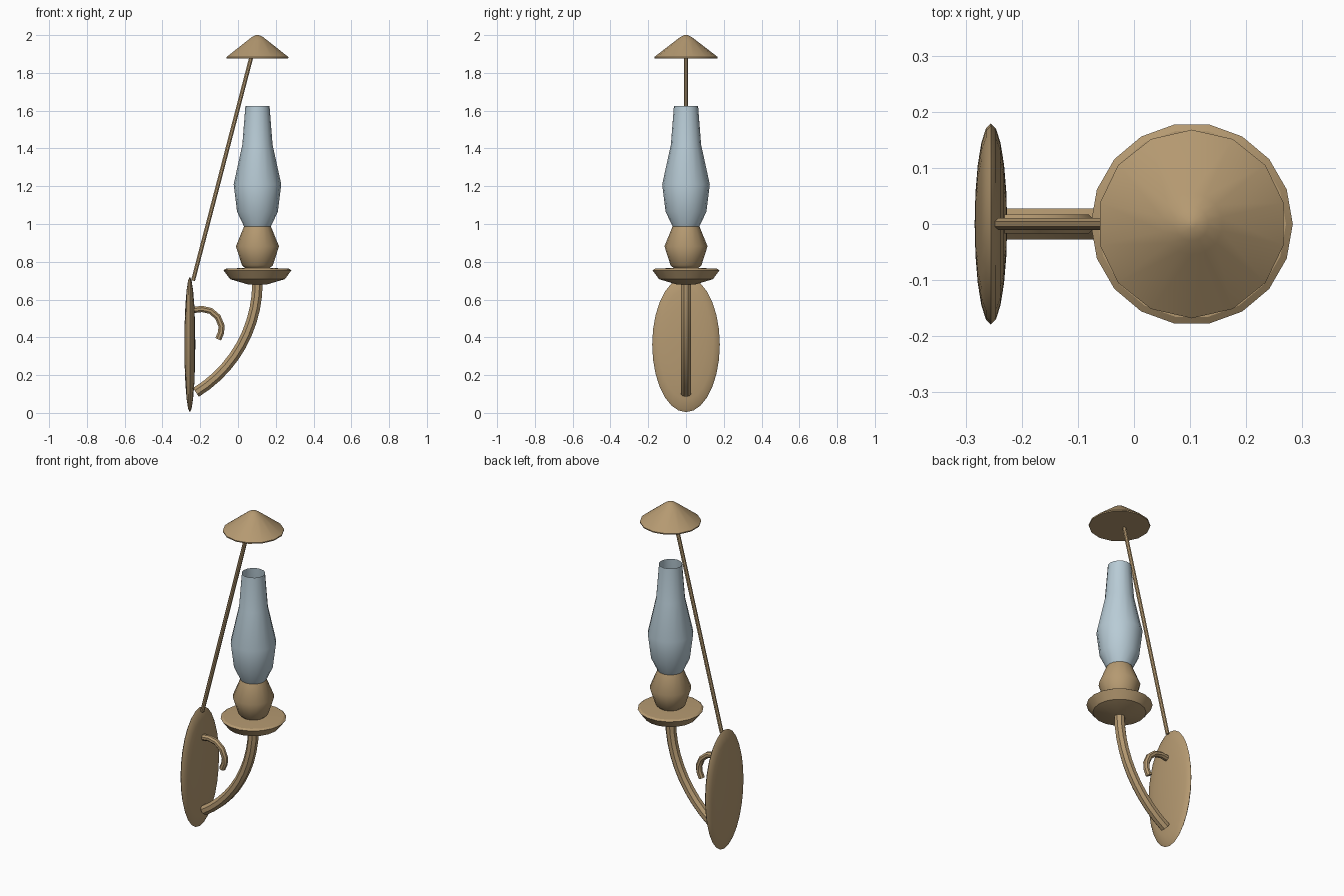
import bpy, bmesh
from math import sin, cos, pi, radians
from mathutils import Matrix, Vector

if "Cube" in bpy.data.objects:
    bpy.data.objects.remove(bpy.data.objects["Cube"])

AXIS_X = 0.103


def make_material(name, rgb):
    mat = bpy.data.materials.new(name)
    mat.use_nodes = True
    mat.diffuse_color = (*rgb, 1)
    mat.node_tree.nodes["Principled BSDF"].inputs["Base Color"].default_value = (*rgb, 1)
    return mat


brass = make_material("antique brass", (0.46, 0.32, 0.165))
glass = make_material("pale blue glass", (0.48, 0.60, 0.67))


def finish(name, bm, mat, angle, recalc=True):
    if recalc:
        bmesh.ops.recalc_face_normals(bm, faces=bm.faces)
    mesh = bpy.data.meshes.new(name)
    bm.to_mesh(mesh)
    bm.free()
    mesh.materials.append(mat)
    obj = bpy.data.objects.new(name, mesh)
    bpy.context.collection.objects.link(obj)
    bpy.ops.object.select_all(action='DESELECT')
    obj.select_set(True)
    bpy.context.view_layer.objects.active = obj
    bpy.ops.object.shade_smooth_by_angle(angle=radians(angle))
    return obj


def bridge(bm, rings):
    n = len(rings[0])
    for low, high in zip(rings, rings[1:]):
        for i in range(n):
            j = (i + 1) % n
            bm.faces.new((low[i], low[j], high[j], high[i]))


def lathe(name, profile, sides, mat, start=0.0, capped=True, angle=46):
    """Turn (radius, height) pairs, bottom to top, about the lamp axis."""
    bm = bmesh.new()
    rings = []
    for r, z in profile:
        turns = [start + 2 * pi * i / sides for i in range(sides)]
        rings.append([bm.verts.new((AXIS_X + r * cos(a), r * sin(a), z)) for a in turns])
    bridge(bm, rings)
    if capped:
        bm.faces.new(rings[0][::-1])
        bm.faces.new(rings[-1])
    return finish(name, bm, mat, angle, capped)


def tube(name, path, radius, sides=8):
    """Sweep a round section along (x, z) points in the plane y = 0."""
    bm = bmesh.new()
    pts = [Vector((x, 0, z)) for x, z in path]
    side = Vector((0, 1, 0))
    rings = []
    for i, p in enumerate(pts):
        tangent = (pts[min(i + 1, len(pts) - 1)] - pts[max(i - 1, 0)]).normalized()
        up = tangent.cross(side)
        turns = [2 * pi * (k + 0.5) / sides for k in range(sides)]
        rings.append([bm.verts.new(p + radius * (cos(a) * side + sin(a) * up)) for a in turns])
    bridge(bm, rings)
    bm.faces.new(rings[0][::-1])
    bm.faces.new(rings[-1])
    return finish(name, bm, brass, 30)


# Oval wall plate, a flattened sphere with its poles along x
bm = bmesh.new()
bmesh.ops.create_uvsphere(bm, u_segments=28, v_segments=10, radius=1,
                          matrix=Matrix.Rotation(pi / 2, 4, 'Y'))
bmesh.ops.scale(bm, vec=(0.029, 0.179, 0.358), verts=bm.verts)
bmesh.ops.translate(bm, vec=(-0.255, 0, 0.362), verts=bm.verts)
finish("wall_plate", bm, brass, 60)

# Curved arm rising to the dish
R = 0.682
tube("lamp_arm", [(AXIS_X - R + R * cos(a), 0.69 - R * sin(a))
                  for a in [radians(58.5) * (1 - i / 10) for i in range(11)]], 0.03)

# Small curled hook on the plate
tube("plate_hook", [(-0.235, 0.545), (-0.19, 0.55), (-0.145, 0.54), (-0.107, 0.508),
                    (-0.087, 0.46), (-0.09, 0.425), (-0.105, 0.39)], 0.018)

# Straight brace holding the smoke cap
tube("cap_brace", [(-0.238, 0.70), (0.072, 1.89)], 0.0115)

# Dish and oil fount
lathe("dish", [(0.05, 0.68), (0.145, 0.708), (0.18, 0.755), (0.168, 0.763), (0.06, 0.768)],
      18, brass, angle=30)
lathe("oil_fount", [(0.06, 0.762), (0.082, 0.782), (0.114, 0.882), (0.07, 0.99)],
      16, brass)

# Open glass chimney
lathe("glass_chimney", [(0.07, 0.985), (0.108, 1.065), (0.126, 1.21),
                        (0.08, 1.42), (0.064, 1.625)], 16, glass, capped=False)

# Smoke cap
lathe("smoke_cap", [(0.167, 1.877), (0.168, 1.884), (0.055, 1.971), (0.03, 1.99), (0.008, 2.0)],
      14, brass, start=pi / 2)
